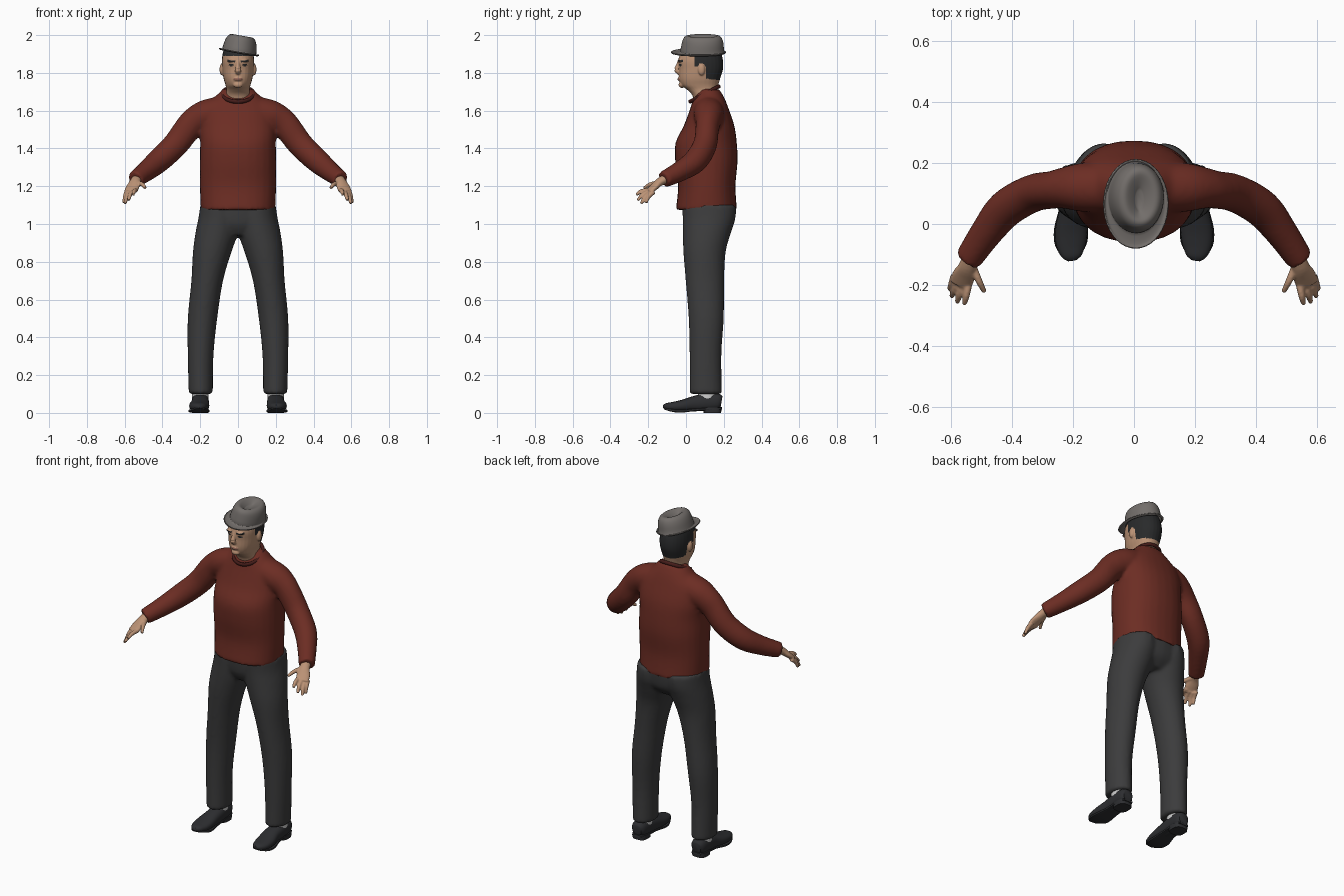
import bpy, bmesh, math
from mathutils import Vector, Matrix

if "Cube" in bpy.data.objects:
    bpy.data.objects.remove(bpy.data.objects["Cube"], do_unlink=True)


def material(name, r, g, b):
    m = bpy.data.materials.new(name)
    m.use_nodes = True
    m.diffuse_color = (r, g, b, 1)
    m.node_tree.nodes["Principled BSDF"].inputs["Base Color"].default_value = (r, g, b, 1)
    return m


RED = material("brick red knit", 0.15, 0.026, 0.017)
RIB = material("dark red rib", 0.06, 0.012, 0.01)
CHARCOAL = material("charcoal cloth", 0.045, 0.045, 0.046)
LEATHER = material("black leather", 0.026, 0.027, 0.03)
SKIN = material("skin", 0.5, 0.29, 0.18)
LIP = material("lip", 0.3, 0.14, 0.1)
HAIR = material("dark hair", 0.022, 0.023, 0.024)
FELT = material("grey felt", 0.17, 0.155, 0.145)
SOCK = material("light sock", 0.6, 0.6, 0.6)


def spline(rows, steps):
    """Catmull-Rom through rows of (x, y, z, a, b)."""
    rows = [Vector(r) for r in rows]
    out = []
    for i in range(len(rows) - 1):
        p0, p1, p2 = rows[max(i - 1, 0)], rows[i], rows[i + 1]
        p3 = rows[min(i + 2, len(rows) - 1)]
        for s in range(steps):
            t = s / steps
            out.append(0.5 * (2 * p1 + (p2 - p0) * t + (2 * p0 - 5 * p1 + 4 * p2 - p3) * t * t
                              + (3 * p1 - p0 - 3 * p2 + p3) * t ** 3))
    return out + [rows[-1]]


def tube(bm, rows, level=False, steps=4, n=28, power=2.0, caps=True, mirror=False):
    """Loft oval rings along a path; level keeps every ring horizontal."""
    rows = spline(rows, steps)
    for sign in ((1, -1) if mirror else (1,)):
        rings = []
        for i, r in enumerate(rows):
            c = Vector(r[:3])
            side, up = Vector((1, 0, 0)), Vector((0, 1, 0))
            if not level:
                ahead, behind = rows[min(i + 1, len(rows) - 1)], rows[max(i - 1, 0)]
                t = (Vector(ahead[:3]) - Vector(behind[:3])).normalized()
                side = t.cross(Vector((0, 0, 1))).normalized()
                up = side.cross(t)
            ring = []
            for k in range(n):
                u = math.tau * k / n
                cx, sy = math.cos(u), math.sin(u)
                cx = math.copysign(abs(cx) ** (2 / power), cx)
                sy = math.copysign(abs(sy) ** (2 / power), sy)
                p = c + side * r[3] * cx + up * r[4] * sy
                ring.append(bm.verts.new((p.x * sign, p.y, p.z)))
            rings.append(ring)
        for a, b in zip(rings, rings[1:]):
            for k in range(n):
                bm.faces.new((a[k], a[(k + 1) % n], b[(k + 1) % n], b[k]))
        if caps:
            bm.faces.new(rings[0])
        bm.faces.new(rings[-1])


def ball(bm, centre, size):
    m = Matrix.Translation(centre) @ Matrix.Diagonal((*size, 1))
    bmesh.ops.create_uvsphere(bm, u_segments=16, v_segments=10, radius=1, matrix=m)


def finish(name, bm, mat, voxel=0, smooth=4):
    """Make the object; with a voxel size, fuse its pieces into one skin."""
    bmesh.ops.recalc_face_normals(bm, faces=bm.faces)
    me = bpy.data.meshes.new(name)
    bm.to_mesh(me)
    bm.free()
    ob = bpy.data.objects.new(name, me)
    bpy.context.collection.objects.link(ob)
    if voxel:
        mod = ob.modifiers.new("fuse", "REMESH")
        mod.mode, mod.voxel_size = "VOXEL", voxel
        mod = ob.modifiers.new("relax", "SMOOTH")
        mod.factor, mod.iterations = 0.5, smooth
        bpy.context.view_layer.update()
        baked = bpy.data.meshes.new_from_object(ob.evaluated_get(bpy.context.evaluated_depsgraph_get()))
        ob.modifiers.clear()
        ob.data = baked
    ob.data.materials.clear()
    ob.data.materials.append(mat)
    bpy.ops.object.select_all(action="DESELECT")
    ob.select_set(True)
    bpy.context.view_layer.objects.active = ob
    bpy.ops.object.shade_smooth_by_angle(angle=math.radians(50))
    return ob


# Trousers: two legs fused into the hips
bm = bmesh.new()
tube(bm, [(.197, .105, .1, .064, .086), (.198, .103, .3, .068, .084), (.188, .107, .5, .078, .093),
          (.163, .1, .7, .084, .102), (.137, .098, .85, .102, .112), (.113, .11, .95, .113, .127),
          (.1, .122, 1.03, .11, .14), (.1, .122, 1.1, .1, .142)], level=True, mirror=True)
tube(bm, [(0, .11, .94, .13, .09), (0, .12, 1.0, .2, .132), (0, .122, 1.1, .2, .143)], level=True)
finish("trousers", bm, CHARCOAL, 0.011)

# Sweater: body fused with both sleeves
bm = bmesh.new()
tube(bm, [(0, .108, 1.075, .197, .162), (0, .11, 1.2, .202, .152), (0, .108, 1.33, .203, .165),
          (0, .107, 1.43, .2, .162), (0, .122, 1.52, .2, .134), (0, .124, 1.61, .185, .102),
          (0, .122, 1.67, .125, .08), (0, .125, 1.715, .08, .05)], level=True, power=2.25)
tube(bm, [(.08, .12, 1.605, .08, .075), (.17, .12, 1.575, .08, .082), (.227, .118, 1.545, .068, .076),
          (.267, .112, 1.505, .062, .072), (.333, .1, 1.418, .062, .068), (.42, .05, 1.335, .062, .064),
          (.485, -.03, 1.28, .053, .054), (.545, -.118, 1.235, .045, .044)], mirror=True)
finish("sweater", bm, RED, 0.011)

# Ribbed collar, higher at the nape
bpy.ops.mesh.primitive_torus_add(major_radius=1, minor_radius=0.11, major_segments=40, minor_segments=10,
                                 location=(0, .098, 1.688), rotation=(math.radians(28), 0, 0))
collar = bpy.context.object
collar.name = "collar"
collar.scale = (.084, .086, .1)
collar.data.materials.append(RIB)
bpy.ops.object.shade_smooth()

# Head and neck with nose, lips, chin and ears
bm = bmesh.new()
tube(bm, [(0, .11, 1.62, .07, .06), (0, .1, 1.68, .067, .066), (0, .087, 1.71, .062, .08),
          (0, .073, 1.735, .066, .098), (0, .072, 1.77, .076, .109), (0, .079, 1.82, .083, .117),
          (0, .077, 1.87, .085, .118), (0, .08, 1.92, .076, .1), (0, .085, 1.955, .05, .07)],
     level=True, power=2.2)
tube(bm, [(0, -.03, 1.868, .01, .012), (0, -.042, 1.838, .011, .012), (0, -.05, 1.816, .016, .013),
          (0, -.036, 1.8, .014, .012)], n=12)
ball(bm, (0, -.022, 1.737), (.026, .018, .017))
ball(bm, (0, -.033, 1.767), (.024, .012, .011))
for s in (1, -1):
    ball(bm, (s * .086, .082, 1.818), (.012, .019, .031))
    ball(bm, (s * .034, -.03, 1.863), (.024, .014, .008))
head = finish("head", bm, SKIN, 0.004, 3)
head.data.materials.append(HAIR)
head.data.materials.append(LIP)
for f in head.data.polygons:
    x, y, z = abs(f.center.x), f.center.y, f.center.z
    ear = x > .079 and math.hypot((y - .082) / .022, (z - 1.818) / .034) < 1
    nape = y > .105 and z > 1.765 - .1 * (y - .15)
    sideburn = y > .045 and z > 1.835
    brow = y < 0 and .014 < x < .056 and abs(z - 1.862 - .12 * (x - .035)) < .0045
    eye = y < 0 and math.hypot((x - .036) / .014, (z - 1.841) / .0055) < 1
    if (nape or sideburn or brow or eye or z > 1.89) and not ear:
        f.material_index = 1
    elif y < 0 and math.hypot(x / .026, (z - 1.767) / .007) < 1:
        f.material_index = 2

# Hat: brim and pinched crown, tipped toward the left
bm = bmesh.new()
tube(bm, [(0, -.012, .003, .109, .147), (0, -.01, -.003, .1, .135), (0, .008, .002, .088, .114),
          (0, .008, .02, .085, .11), (0, .01, .052, .08, .105), (0, .01, .077, .07, .097),
          (0, .01, .088, .054, .082), (0, .005, .08, .034, .06), (0, 0, .066, .014, .035)],
     level=True, steps=3, n=40, caps=False)
for v in bm.verts:
    v.co.z += .25 * v.co.x ** 2 * (1 if v.co.z < .01 else 0)
hat = finish("hat", bm, FELT)
hat.location = (.005, .078, 1.905)
hat.rotation_euler = (0, math.radians(10), 0)
mod = hat.modifiers.new("felt thickness", "SOLIDIFY")
mod.thickness, mod.offset = 0.005, -1

# Hands: palm, four fingers and thumb
bm = bmesh.new()
tube(bm, [(.53, -.095, 1.245, .028, .026), (.545, -.14, 1.222, .03, .022), (.558, -.17, 1.195, .038, .018),
          (.57, -.198, 1.17, .036, .014)], n=16, mirror=True)
fingers = [((.541, -.19, 1.18), (.556, -.262, 1.155)), ((.56, -.188, 1.173), (.58, -.256, 1.125)),
           ((.577, -.182, 1.168), (.598, -.237, 1.108)), ((.589, -.17, 1.17), (.605, -.212, 1.112)),
           ((.53, -.135, 1.218), (.49, -.222, 1.19))]
for base, tip in fingers:
    mid = Vector(base).lerp(Vector(tip), 0.55) + Vector((0, -.004, .008))
    tube(bm, [(*base, .013, .013), (*mid, .0115, .0115), (*tip, .008, .008)], n=10, mirror=True)
finish("hands", bm, SKIN, 0.0045, 2)

# Shoes with soles and heels
bm = bmesh.new()
tube(bm, [(.2, .188, .058, .03, .03), (.2, .165, .06, .043, .044), (.2, .1, .056, .046, .046),
          (.2, .04, .048, .047, .04), (.205, -.02, .038, .053, .031), (.207, -.07, .033, .048, .025),
          (.204, -.105, .034, .033, .018), (.202, -.12, .035, .014, .008)], n=20, power=2.4, mirror=True)
finish("shoes", bm, LEATHER)

bm = bmesh.new()
tube(bm, [(.2, .19, .024, .03, .006), (.2, .15, .022, .044, .007), (.2, .06, .018, .044, .007),
          (.206, -.02, .01, .056, .008), (.207, -.07, .013, .051, .008), (.203, -.112, .024, .026, .006)],
     n=16, power=4, mirror=True)
tube(bm, [(.2, .14, 0, .043, .046), (.2, .14, .028, .044, .048)], level=True, steps=1, n=24, power=3, mirror=True)
finish("soles_and_heels", bm, LEATHER)

# Socks showing between shoe and trouser hem
bm = bmesh.new()
tube(bm, [(.2, .115, .06, .044, .052), (.2, .112, .14, .042, .05)], level=True, steps=1, n=20, mirror=True)
finish("socks", bm, SOCK)
